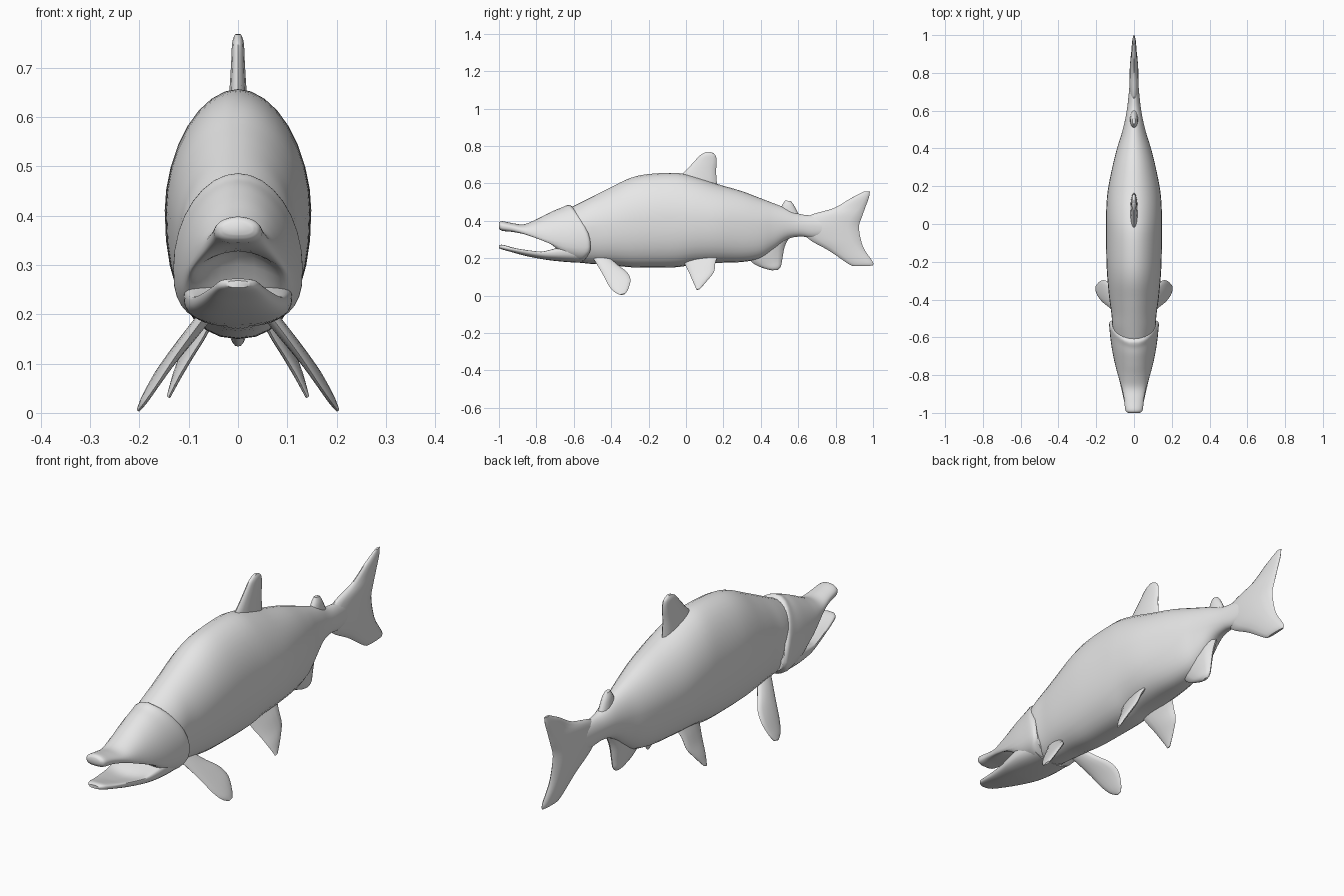
import bpy, bmesh, math
from mathutils import Vector

skin = bpy.data.materials.new("grey_skin")
skin.diffuse_color = (0.8, 0.8, 0.8, 1)


def smooth_rows(rows, n):
    """Catmull-Rom interpolation of rows of numbers."""
    out = []
    for i in range(len(rows) - 1):
        p0, p1 = rows[max(i - 1, 0)], rows[i]
        p2, p3 = rows[i + 1], rows[min(i + 2, len(rows) - 1)]
        for k in range(n):
            t = k / n
            out.append([0.5 * (2 * b + (c - a) * t + (2 * a - 5 * b + 4 * c - d) * t * t
                               + (3 * b - a - 3 * c + d) * t ** 3)
                        for a, b, c, d in zip(p0, p1, p2, p3)])
    out.append(list(rows[-1]))
    return out


def skin_rings(name, rings, mirror=False):
    """Join closed rings of points into a capped, smooth surface."""
    bm = bmesh.new()
    vs = [[bm.verts.new(p) for p in ring] for ring in rings]
    m = len(vs[0])
    for a, b in zip(vs, vs[1:]):
        for i in range(m):
            j = (i + 1) % m
            bm.faces.new((a[i], a[j], b[j], b[i]))
    bm.faces.new(vs[0])
    bm.faces.new(vs[-1])
    bmesh.ops.recalc_face_normals(bm, faces=bm.faces[:])
    mesh = bpy.data.meshes.new(name)
    bm.to_mesh(mesh)
    bm.free()
    mesh.materials.append(skin)
    ob = bpy.data.objects.new(name, mesh)
    bpy.context.collection.objects.link(ob)
    bpy.ops.object.select_all(action='DESELECT')
    ob.select_set(True)
    bpy.context.view_layer.objects.active = ob
    bpy.ops.object.shade_smooth_by_angle(angle=math.radians(50))
    if mirror:
        ob.modifiers.new("mirror", 'MIRROR')
    return ob


def power(v, e):
    return math.copysign(abs(v) ** e, v)


def loft(name, rows, top_p=1.9, low_p=2.3, n=4, m=32):
    """Rows: y, bottom z, top z, half width, widest z, arch of underside, dish of top, lean."""
    rings = []
    for y, zb, zt, hw, zw, arch, dish, lean in smooth_rows(rows, n):
        ring = []
        for k in range(m):
            a = 2 * math.pi * k / m
            c, s = math.cos(a), math.sin(a)
            p = top_p if s >= 0 else low_p
            x = hw * power(c, 2 / p)
            h = abs(s) ** (2 / p)
            hollow = 1 - (x / hw) ** 2
            if s >= 0:
                z = zw + (zt - zw) * h - dish * hollow
            else:
                z = zw - (zw - zb) * h + arch * hollow
            t = min(max((z - 0.28) / 0.2, 0), 1)
            low = max(0.24 - z, 0) * 6
            ring.append((x, y + lean * (1 - t ** 1.6 - low), z))
        rings.append(ring)
    return skin_rings(name, rings)


def fin(name, ribs, mirror=False, n=5, m=14):
    """Ribs: front point, rear point, half thickness; lens-shaped sections."""
    a, b, c = Vector(ribs[0][:3]), Vector(ribs[0][3:6]), Vector(ribs[-1][:3])
    normal = (b - a).cross(c - a).normalized()
    rings = []
    for r in smooth_rows(ribs, n):
        f, e = Vector(r[:3]), Vector(r[3:6])
        rings.append([(f + e) / 2 + (e - f) / 2 * math.cos(t) + normal * r[6] * math.sin(t)
                      for t in (2 * math.pi * k / m for k in range(m))])
    return skin_rings(name, rings, mirror)


def middle_fin(name, ribs):
    """Ribs on the centre plane: front y, z, rear y, z, half thickness."""
    return fin(name, [(0, r[0], r[1], 0, r[2], r[3], r[4]) for r in ribs])


# Trunk from behind the gills to the tail root
trunk = [(-0.63, 0.20, 0.465, 0.095, 0.35), (-0.55, 0.175, 0.505, 0.113, 0.36),
         (-0.48, 0.168, 0.54, 0.119, 0.37), (-0.40, 0.163, 0.58, 0.130, 0.38),
         (-0.30, 0.152, 0.628, 0.140, 0.40), (-0.20, 0.150, 0.65, 0.146, 0.41),
         (-0.05, 0.152, 0.656, 0.148, 0.41), (0.05, 0.168, 0.635, 0.148, 0.41),
         (0.17, 0.175, 0.596, 0.140, 0.40), (0.30, 0.180, 0.558, 0.115, 0.39),
         (0.40, 0.200, 0.52, 0.090, 0.38), (0.47, 0.245, 0.493, 0.068, 0.38),
         (0.54, 0.300, 0.466, 0.050, 0.38), (0.61, 0.316, 0.436, 0.037, 0.375),
         (0.70, 0.310, 0.425, 0.027, 0.37), (0.86, 0.340, 0.40, 0.012, 0.37)]
loft("trunk", [r + (0, 0, 0) for r in trunk])

# Head with hooked snout, arched palate and curved gill cover
loft("head", [(-1.0, 0.362, 0.388, 0.030, 0.375, 0, 0, 0),
              (-0.985, 0.347, 0.398, 0.046, 0.372, 0, 0, 0),
              (-0.93, 0.337, 0.388, 0.052, 0.362, 0.004, 0, 0),
              (-0.87, 0.318, 0.381, 0.064, 0.345, 0.015, 0, 0),
              (-0.81, 0.288, 0.403, 0.082, 0.325, 0.04, 0, 0),
              (-0.75, 0.252, 0.435, 0.101, 0.300, 0.07, 0, 0.01),
              (-0.70, 0.205, 0.460, 0.117, 0.290, 0.01, 0, 0.04),
              (-0.66, 0.186, 0.474, 0.127, 0.290, 0, 0, 0.075),
              (-0.625, 0.178, 0.486, 0.131, 0.295, 0, 0, 0.10),
              (-0.61, 0.195, 0.475, 0.118, 0.300, 0, 0, 0.10)],
     top_p=1.95, low_p=2.8)

# Lower jaw with a dished floor and raised tip
loft("lower_jaw", [(-1.0, 0.254, 0.268, 0.022, 0.261, 0, 0, 0),
                   (-0.98, 0.246, 0.272, 0.040, 0.259, 0, 0, 0),
                   (-0.93, 0.232, 0.262, 0.054, 0.250, 0, 0.004, 0),
                   (-0.86, 0.213, 0.252, 0.070, 0.240, 0, 0.014, 0),
                   (-0.78, 0.197, 0.245, 0.089, 0.230, 0, 0.02, 0),
                   (-0.72, 0.188, 0.255, 0.102, 0.230, 0, 0.01, 0),
                   (-0.64, 0.180, 0.27, 0.110, 0.235, 0, 0, 0),
                   (-0.55, 0.175, 0.27, 0.105, 0.235, 0, 0, 0)],
     top_p=3, low_p=2.6)

# Fins along the centre line
middle_fin("dorsal_fin", [(-0.05, 0.625, 0.168, 0.57, 0.022), (0.0, 0.67, 0.161, 0.66, 0.017),
                          (0.042, 0.715, 0.164, 0.715, 0.014), (0.075, 0.750, 0.157, 0.752, 0.012),
                          (0.105, 0.767, 0.132, 0.768, 0.006)])
middle_fin("adipose_fin", [(0.495, 0.45, 0.61, 0.42, 0.022), (0.515, 0.485, 0.58, 0.478, 0.018),
                           (0.53, 0.509, 0.562, 0.505, 0.009)])
middle_fin("anal_fin", [(0.31, 0.23, 0.56, 0.325, 0.035), (0.345, 0.185, 0.528, 0.262, 0.028),
                        (0.385, 0.158, 0.515, 0.195, 0.019), (0.43, 0.142, 0.507, 0.156, 0.014),
                        (0.46, 0.135, 0.492, 0.138, 0.006)])
middle_fin("tail_fin", [(0.89, 0.158, 0.998, 0.160, 0.006), (0.86, 0.175, 0.999, 0.18, 0.012),
                        (0.765, 0.24, 0.955, 0.245, 0.017), (0.66, 0.30, 0.935, 0.30, 0.022),
                        (0.60, 0.37, 0.925, 0.37, 0.025), (0.66, 0.428, 0.942, 0.425, 0.022),
                        (0.79, 0.468, 0.958, 0.47, 0.015), (0.88, 0.52, 0.978, 0.525, 0.011),
                        (0.95, 0.556, 0.983, 0.558, 0.005)])

# Paired fins underneath
fin("pectoral_fins", [(0.06, -0.50, 0.205, 0.06, -0.41, 0.205, 0.014),
                      (0.09, -0.475, 0.165, 0.092, -0.365, 0.165, 0.014),
                      (0.13, -0.443, 0.110, 0.128, -0.315, 0.125, 0.012),
                      (0.165, -0.415, 0.057, 0.16, -0.297, 0.085, 0.010),
                      (0.19, -0.385, 0.021, 0.186, -0.308, 0.038, 0.008),
                      (0.203, -0.352, 0.004, 0.200, -0.325, 0.010, 0.004)], mirror=True)
fin("pelvic_fins", [(0.045, -0.02, 0.205, 0.07, 0.17, 0.215, 0.014),
                    (0.07, 0.0, 0.155, 0.09, 0.157, 0.175, 0.013),
                    (0.095, 0.02, 0.115, 0.108, 0.15, 0.128, 0.011),
                    (0.12, 0.038, 0.073, 0.125, 0.116, 0.083, 0.009),
                    (0.141, 0.057, 0.031, 0.14, 0.075, 0.036, 0.004)], mirror=True)
